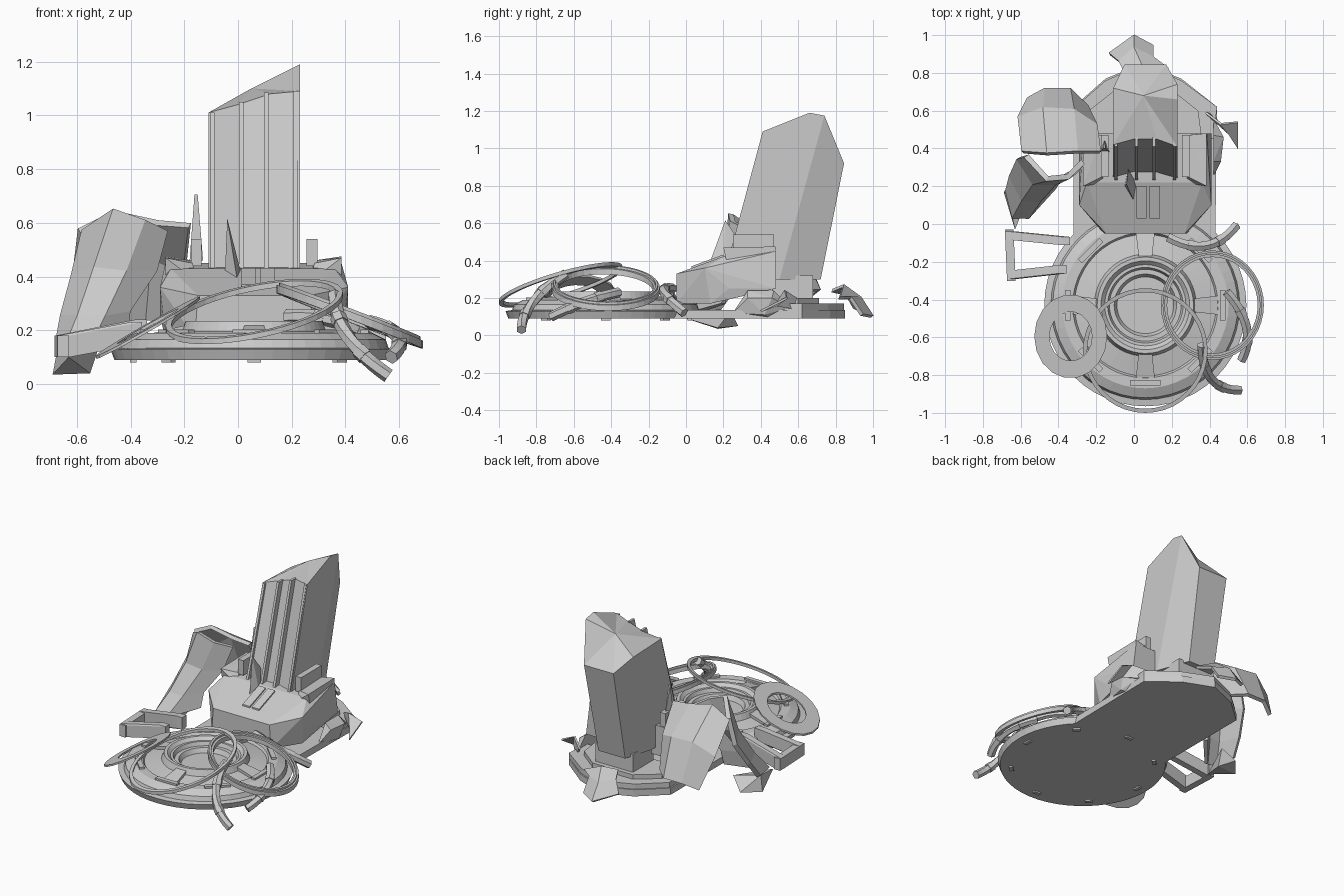
import bpy, bmesh, math
from mathutils import Vector, Matrix

if "Cube" in bpy.data.objects:
    bpy.data.objects.remove(bpy.data.objects["Cube"])

CX, CY = 0.06, -0.43


def make(name, verts, faces, thick=0):
    me = bpy.data.meshes.new(name)
    me.from_pydata([tuple(v) for v in verts], [], faces)
    bm = bmesh.new()
    bm.from_mesh(me)
    bmesh.ops.recalc_face_normals(bm, faces=bm.faces)
    bm.to_mesh(me)
    bm.free()
    ob = bpy.data.objects.new(name, me)
    bpy.context.collection.objects.link(ob)
    if thick:
        m = ob.modifiers.new("thickness", 'SOLIDIFY')
        m.thickness = thick
        m.offset = 0
    return ob


def loft(name, rows, cap=True, ring=True, closed=False, thick=0):
    n, k = len(rows[0]), len(rows)
    faces = []
    for i in range(k if closed else k - 1):
        for j in range(n if ring else n - 1):
            a, b = i * n, ((i + 1) % k) * n
            faces.append((a + j, a + (j + 1) % n, b + (j + 1) % n, b + j))
    if cap:
        faces += [tuple(range(n)), tuple(range((k - 1) * n, k * n))]
    return make(name, [p for r in rows for p in r], faces, thick)


def prism(name, outline, z0, z1):
    return loft(name, [[(x, y, z) for x, y in outline] for z in (z0, z1)])


def hull(name, pts):
    bm = bmesh.new()
    for p in pts:
        bm.verts.new(p)
    bmesh.ops.convex_hull(bm, input=bm.verts)
    bmesh.ops.dissolve_limit(bm, angle_limit=0.02, verts=bm.verts, edges=bm.edges)
    me = bpy.data.meshes.new(name)
    bm.to_mesh(me)
    bm.free()
    ob = bpy.data.objects.new(name, me)
    bpy.context.collection.objects.link(ob)
    return ob


def box(name, loc, size, rot=0):
    m = Matrix.Translation(loc) @ Matrix.Rotation(rot, 4, 'Z')
    return hull(name, [m @ Vector((a * size[0] / 2, b * size[1] / 2, c * size[2] / 2))
                       for a in (-1, 1) for b in (-1, 1) for c in (-1, 1)])


def tilted_ring(name, c, r0, r1, h, sx, sy, kx=1, n=40):
    rows = []
    for i in range(n):
        a = 2 * math.pi * i / n
        row = []
        for r, z in ((r0, -h), (r1, -h), (r1, h), (r0, h)):
            x, y = kx * r * math.cos(a), r * math.sin(a)
            row.append((c[0] + x, c[1] + y, c[2] + z + sx * x + sy * y))
        rows.append(row)
    return loft(name, rows, cap=False, closed=True)


def broken_arc(name, p0, p1, p2, w=0.027, n=12):
    p0, p1, p2 = map(Vector, (p0, p1, p2))
    rows = []
    for i in range(n + 1):
        t = i / n
        p = p0 * (1 - t) ** 2 + p1 * 2 * t * (1 - t) + p2 * t * t
        d = ((p1 - p0) * (1 - t) + (p2 - p1) * t).normalized()
        s = d.cross(Vector((0, 0, 1))).normalized()
        u = s.cross(d)
        rows.append([p + s * w * math.cos(a) + u * w * math.sin(a)
                     for a in [math.pi * (k + .5) / 3 for k in range(6)]])
    loft(name, rows)
    # slim clips hugging the arc
    for i in (3, 8):
        c = [sum(rows[j], Vector()) / 6 for j in (i, i + 1)]
        loft(name + "_clip", [[c[j] + (p - c[j]) * 1.15 for p in rows[i + j]] for j in (0, 1)])


# round platform, turned profile with a recessed middle
profile = [(0.52, .09), (.535, .13), (.50, .135), (.49, .165), (.44, .19), (.385, .19),
           (.375, .175), (.27, .195), (.255, .235), (.235, .235), (.215, .215), (.20, .215),
           (.19, .19), (.165, .19), (.15, .16)]
N = 48
loft("round_platform", [[(CX + r * math.cos(2 * math.pi * i / N), CY + r * math.sin(2 * math.pi * i / N), z)
                         for i in range(N)] for r, z in profile])

# platform spokes, slots and underside lugs
for i in range(8):
    a = math.pi / 4 * i
    d = Vector((math.cos(a), math.sin(a), 0))
    o = Vector((CX, CY, 0))
    box("rim_slot", o + d * .41 + Vector((0, 0, .19)), (.03, .16, .025), a)
    box("underside_lug", o + d * .45 + Vector((0, 0, .09)), (.025, .05, .02), a)
    if i % 2 == 0:
        t = Vector((-d.y, d.x, 0))
        hull("spoke", [o + d * r + t * s + Vector((0, 0, z)) for r, w, zz in
                       ((.25, .035, .22), (.385, .05, .188)) for s in (-w, w) for z in (.15, zz)])

# rear base slab
slab = [(-.32, -.1), (.43, -.1), (.44, .62), (.25, .77), (.05, .85), (-.15, .77), (-.32, .62)]
prism("rear_base", slab, .09, .135)
prism("rear_base_step", [(-.31, .45), (.42, .45), (.44, .62), (.25, .76), (.05, .845), (-.15, .76), (-.31, .62)], .13, .17)
prism("rear_base_collar", [(-.25, .45), (.36, .45), (.34, .6), (.2, .71), (-.1, .71), (-.24, .6)], .16, .2)
prism("column_foot", [(-.08, .46), (.2, .46), (.2, .68), (-.08, .68)], .16, .32)

# faceted console pedestal
hull("console", [(-.16, -.05, .17), (.28, -.05, .17), (.39, .13, .17), (.41, .23, .25), (.41, .48, .25),
                 (-.29, .48, .25), (-.29, .23, .25), (-.27, .13, .17),
                 (-.15, -.05, .33), (.27, -.05, .33), (.36, .22, .43), (-.25, .22, .43),
                 (.385, .48, .45), (-.27, .48, .45), (.41, .1, .36), (-.29, .1, .36)])
for x in (.04, .11):
    hull("console_slot", [(x + s, y, z + d) for s in (-.027, .027)
                          for y, z in ((.03, .36), (.2, .422)) for d in (-.03, .01)])
for x, s in ((-.21, -1), (.325, 1)):
    hull("console_shoulder", [(x - .06, .22, .38), (x + .06, .22, .38), (x - .06, .47, .4), (x + .06, .47, .4),
                              (x + .06 * s, .2, .47), (x + .06 * s, .48, .475),
                              (x - .04 * s, .25, .45), (x - .04 * s, .47, .46)])
for x in (-.155, .275):
    box("side_fin", (x, .36, .49), (.04, .22, .1))
hull("tall_spike", [(-.18, .38, .46), (-.13, .38, .46), (-.155, .46, .46), (-.162, .4, .705), (-.15, .4, .705)])
hull("front_splinter", [(-.05, .2, .375), (.02, .2, .38), (0, .12, .37), (-.03, .29, .5), (-.04, .21, .615)])

# leaning column with a slanted broken top
low = [(-.11, .21), (-.0, .24), (.12, .24), (.23, .21), (.23, .40), (.23, .50), (.15, .72), (-.05, .72), (-.11, .52)]
top = [(-.11, .42, 1.01), (0, .45, 1.04), (.12, .45, 1.08), (.23, .41, 1.09), (.23, .66, 1.19),
       (.23, .74, 1.175), (.17, .845, .92), (-.05, .845, .92), (-.11, .72, 1.0)]
n = len(low)
faces = [(i, (i + 1) % n, n + (i + 1) % n, n + i) for i in range(n)] + [tuple(range(n))]
faces += [(n + i, n + (i + 1) % n, 2 * n) for i in range(n)]
make("column", [(x, y, .3) for x, y in low] + top + [(.05, .68, 1.10)], faces)
for x, zt in ((-.095, 1.01), (.012, 1.05), (.105, 1.085), (.215, 1.09)):
    hull("column_rib", [(x + s, y + d, z) for s in (-.008, .008)
                        for y, z in ((.25, .42), (.43, zt)) for d in (-.02, .03)])

# curved broken shield on the left
loft("shield_shell", [
    [(-.56, .66, .2), (-.47, .71, .24), (-.34, .71, .24), (-.25, .62, .24)],
    [(-.61, .56, .4), (-.48, .61, .48), (-.32, .6, .47), (-.2, .52, .42)],
    [(-.59, .38, .57), (-.46, .37, .635), (-.3, .38, .6), (-.18, .38, .59)]],
    cap=False, ring=False, thick=.025)
loft("shield_front_plate", [
    [(-.57, .36, .57), (-.46, .24, .65), (-.35, .25, .61), (-.27, .33, .57)],
    [(-.61, .35, .40), (-.53, .22, .43), (-.42, .22, .42), (-.31, .28, .42)],
    [(-.65, .26, .25), (-.59, .13, .25), (-.5, .13, .25), (-.41, .22, .27)],
    [(-.67, .18, .14), (-.64, .04, .13), (-.56, .04, .12), (-.42, .2, .17)]],
    cap=False, ring=False, thick=.03)
hull("shield_toe", [(-.69, .17, .035), (-.55, .17, .04), (-.63, -.03, .1), (-.67, .16, .14), (-.52, .24, .13), (-.6, .28, .05)])

# open bracket beside the platform
for a, b in (((-.36, -.09, .2), (-.66, -.06, .14)), ((-.66, -.05, .14), (-.65, -.28, .14)), ((-.65, -.27, .14), (-.38, -.24, .19))):
    hull("bracket_bar", [Vector(p) + Vector((s * .022, t * .022, u)) for p in (a, b)
                         for s in (-1, 1) for t in (-1, 1) for u in (-.04, .04)])

# fallen rings
tilted_ring("right_ring", (.415, -.43, .25), .255, .29, .015, -.38, -.02, .94)
tilted_ring("right_ring_lip", (.415, -.43, .262), .268, .28, .015, -.38, -.02, .94)
tilted_ring("front_ring", (.06, -.67, .27), .308, .33, .01, .19, .28)
tilted_ring("flat_washer", (-.335, -.595, .21), .13, .222, .006, .57, .05, .87, 18)

# broken curved rails
broken_arc("rear_rail", (.18, -.07, .25), (.4, -.19, .27), (.54, -.01, .12))
broken_arc("front_rail", (.36, -.64, .33), (.36, -.88, .17), (.56, -.88, .03))
broken_arc("side_rail", (.49, -.36, .23), (.66, -.55, .19), (.57, -.72, .1))

# scattered shell fragments
loft("rear_fragment", [
    [(-.13, .9, .15), (0, .995, .1), (.1, .94, .11)],
    [(-.08, .86, .22), (0, .93, .2), (.1, .88, .2)],
    [(-.04, .78, .24), (.04, .84, .265), (.18, .82, .2)]], cap=False, ring=False, thick=.02)
loft("right_fragment", [[(.38, .59, .2), (.46, .53, .24), (.55, .54, .2)], [(.42, .57, .14), (.5, .48, .16), (.55, .4, .13)]],
     cap=False, ring=False, thick=.012)
hull("right_side_panel", [(.42, y, z) for y, z in ((.25, .12), (.33, .24), (.47, .24), (.56, .15), (.45, .09))]
     + [(.46, .33, .2), (.475, .46, .2), (.46, .42, .11)])
